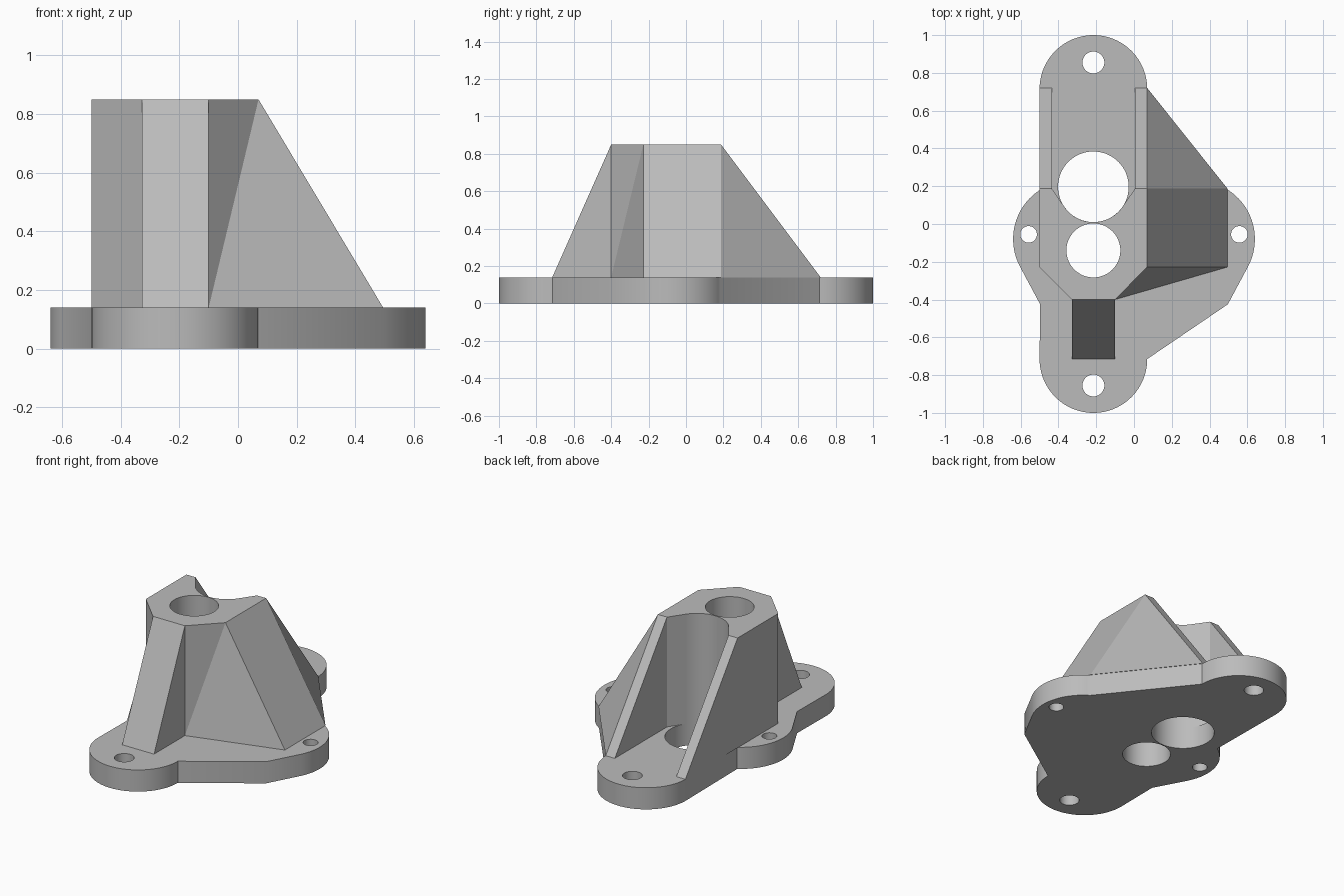
import bpy, bmesh
from math import radians, cos, sin

if "Cube" in bpy.data.objects:
    bpy.data.objects.remove(bpy.data.objects["Cube"])

grey = bpy.data.materials.new("grey metal")
grey.diffuse_color = (0.5, 0.5, 0.5, 1)
grey.use_nodes = True
grey.node_tree.nodes["Principled BSDF"].inputs["Base Color"].default_value = grey.diffuse_color

AX = -0.215              # centre line of the two bores
PLATE, TOP = 0.14, 0.85  # top of the flange, top of the housing


def arc(cx, cy, r, a, b, n):
    """Points on an arc from angle a to angle b in degrees."""
    angles = [radians(a + (b - a) * i / n) for i in range(n + 1)]
    return [(cx + r * cos(t), cy + r * sin(t)) for t in angles]


def circle(cx, cy, r, n=48):
    return arc(cx, cy, r, 0, 360, n)[:-1]


def finish(ob):
    ob.data.materials.clear()
    ob.data.materials.append(grey)
    bpy.ops.object.select_all(action='DESELECT')
    ob.select_set(True)
    bpy.context.view_layer.objects.active = ob


def plate(name, loops, z0, z1):
    """Extrude an outline with holes between two heights."""
    cu = bpy.data.curves.new(name, 'CURVE')
    cu.dimensions, cu.fill_mode = '2D', 'BOTH'
    cu.extrude = (z1 - z0) / 2
    for loop in loops:
        sp = cu.splines.new('POLY')
        sp.points.add(len(loop) - 1)
        for p, (x, y) in zip(sp.points, loop):
            p.co = (x, y, 0, 1)
        sp.use_cyclic_u = True
    ob = bpy.data.objects.new(name, cu)
    bpy.context.collection.objects.link(ob)
    finish(ob)
    bpy.ops.object.convert(target='MESH')
    ob = bpy.context.object
    bm = bmesh.new()
    bm.from_mesh(ob.data)
    bmesh.ops.translate(bm, verts=bm.verts, vec=(0, 0, (z0 + z1) / 2))
    bmesh.ops.remove_doubles(bm, verts=bm.verts, dist=1e-5)
    bmesh.ops.recalc_face_normals(bm, faces=bm.faces)
    bm.to_mesh(ob.data)
    bm.free()
    finish(ob)
    bpy.ops.object.shade_smooth_by_angle(angle=radians(30))


def solid(name, points):
    """Flat-sided convex solid around a few corners."""
    me = bpy.data.meshes.new(name)
    bm = bmesh.new()
    for p in points:
        bm.verts.new(p)
    bmesh.ops.convex_hull(bm, input=bm.verts)
    bmesh.ops.dissolve_limit(bm, angle_limit=0.01, verts=bm.verts, edges=bm.edges)
    bmesh.ops.recalc_face_normals(bm, faces=bm.faces)
    bm.to_mesh(me)
    bm.free()
    ob = bpy.data.objects.new(name, me)
    bpy.context.collection.objects.link(ob)
    finish(ob)


# Flange: two rounded ends, two side lobes, six holes
lobe = arc(-0.33, -0.08, 0.31, 122, 207, 24) + [(-0.497, -0.425)]
outline = arc(AX, 0.715, 0.285, 0, 180, 48) + lobe
outline += arc(AX, -0.715, 0.285, 180, 360, 48)
outline += [(-x, y) for x, y in reversed(lobe)]
big, small = (AX, 0.197, 0.187), (AX, -0.14, 0.143)
holes = [circle(*big, 64), circle(*small)]
holes += [circle(AX, s * 0.855, 0.058) for s in (-1, 1)]
holes += [circle(s * 0.558, -0.055, 0.044) for s in (-1, 1)]
plate("flange", [outline] + holes, 0, PLATE)

# Housing: chamfered block, open at the back around the big bore
body = [(-0.5, 0.187), (-0.5, -0.228), (-0.328, -0.4), (-0.1, -0.4),
        (0.07, -0.228), (0.07, 0.187), (0.005, 0.187)]
body += arc(*big, 328, 212, 40) + [(-0.435, 0.187)]
plate("housing", [body, circle(*small)], PLATE, TOP)


# Sloping ribs: two thin ones at the back, one wide at the front
def rib(name, x0, x1, y_in, y_out):
    solid(name, [(x, y, z) for x in (x0, x1)
                 for y, z in ((y_in, PLATE), (y_in, TOP), (y_out, PLATE))])


rib("back_rib_left", -0.5, -0.435, 0.187, 0.72)
rib("back_rib_right", 0.005, 0.07, 0.187, 0.72)
rib("front_rib", -0.328, -0.1, -0.4, -0.715)

# Side buttress with its slanted front, and the slanted web behind it
solid("side_buttress", [(0.07, 0.187, TOP), (0.07, -0.228, TOP), (0.07, 0.187, PLATE),
                        (0.495, 0.187, PLATE), (0.495, -0.228, PLATE),
                        (-0.1, -0.4, PLATE), (0.07, -0.228, PLATE)])
solid("back_web", [(0.07, 0.187, TOP), (0.07, 0.187, PLATE),
                   (0.495, 0.187, PLATE), (0.07, 0.72, PLATE)])
